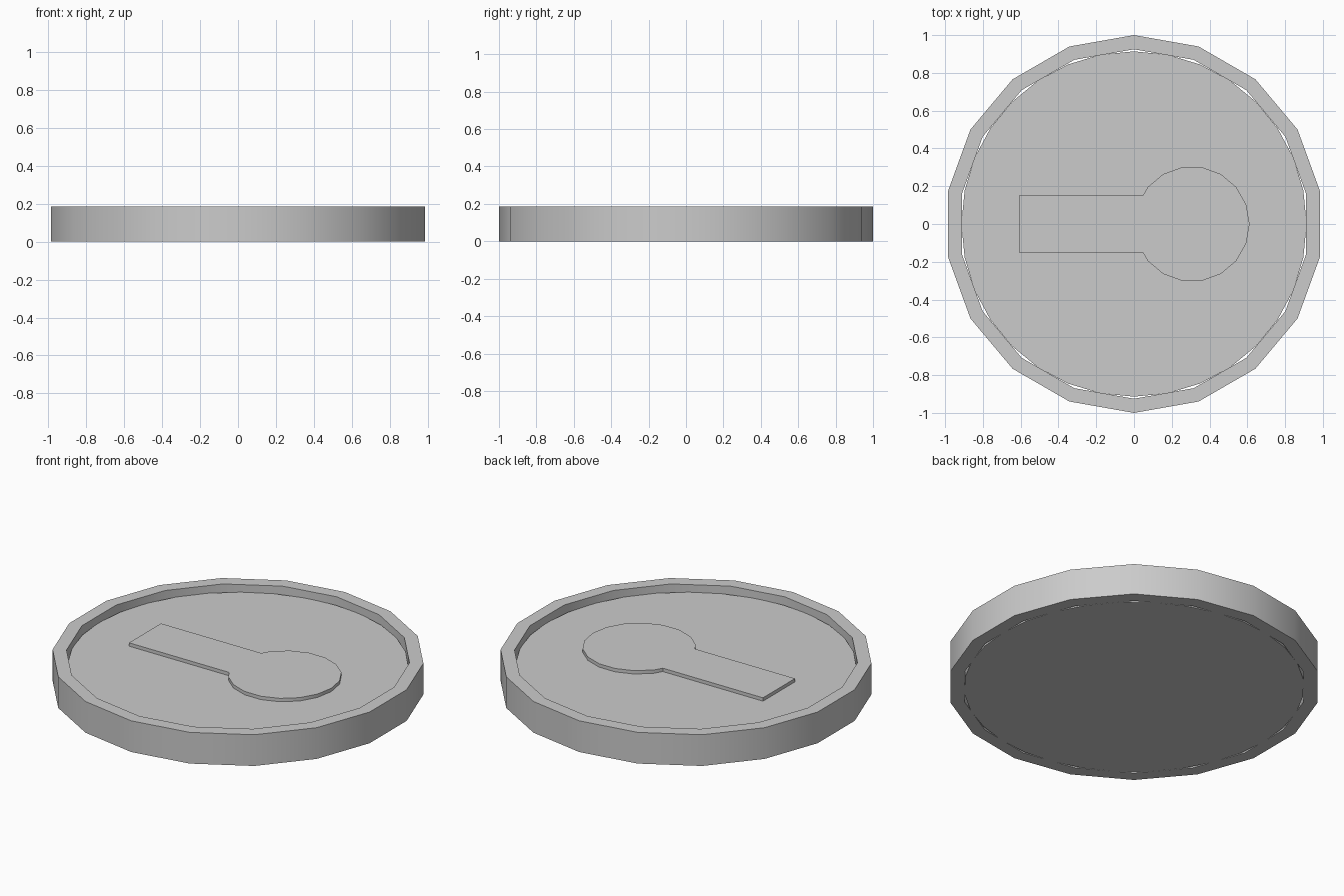
import bpy, bmesh
from math import sin, cos, radians, pi

if "Cube" in bpy.data.objects:
    bpy.data.objects.remove(bpy.data.objects["Cube"])

def polygon(n, r, start=90, cx=0.0):
    return [(cx + r * cos(radians(start) + 2 * pi * i / n),
             r * sin(radians(start) + 2 * pi * i / n)) for i in range(n)]

def finish(name, bm):
    bmesh.ops.recalc_face_normals(bm, faces=bm.faces)
    mesh = bpy.data.meshes.new(name)
    bm.to_mesh(mesh)
    bm.free()
    obj = bpy.data.objects.new(name, mesh)
    bpy.context.collection.objects.link(obj)
    bpy.ops.object.select_all(action='DESELECT')
    obj.select_set(True)
    bpy.context.view_layer.objects.active = obj
    bpy.ops.object.shade_smooth_by_angle(angle=radians(30))
    return obj

def prism(name, outline, z0, z1):
    bm = bmesh.new()
    low = [bm.verts.new((x, y, z0)) for x, y in outline]
    high = [bm.verts.new((x, y, z1)) for x, y in outline]
    bm.faces.new(low[::-1])
    bm.faces.new(high)
    n = len(outline)
    for i in range(n):
        j = (i + 1) % n
        bm.faces.new((low[i], low[j], high[j], high[i]))
    return finish(name, bm)

def ring(name, n, r_out, r_in, height):
    bm = bmesh.new()
    loops = [[bm.verts.new((x, y, z)) for x, y in polygon(n, r)]
             for r, z in ((r_out, 0), (r_out, height), (r_in, height), (r_in, 0))]
    for a, b in zip(loops, loops[1:] + loops[:1]):
        for i in range(n):
            j = (i + 1) % n
            bm.faces.new((a[i], a[j], b[j], b[i]))
    return finish(name, bm)

# Raised outer rim, 18 sides
ring("rim", 18, 1.0, 0.925, 0.185)

# Recessed base disc, slightly rounder than the rim so thin gaps remain
prism("base_disc", polygon(32, 0.914), 0.0, 0.14)

# Raised keyhole: round head joined to a straight slot
head_x, head_r, slot_y = 0.307, 0.305, 0.15
arc = [(head_x + head_r * cos(radians(a)), head_r * sin(radians(a)))
       for a in range(-140, 141, 20)]
outline = [(-0.61, -slot_y), (0.047, -slot_y)] + arc + [(0.047, slot_y), (-0.61, slot_y)]
prism("keyhole_plate", outline, 0.13, 0.16)
